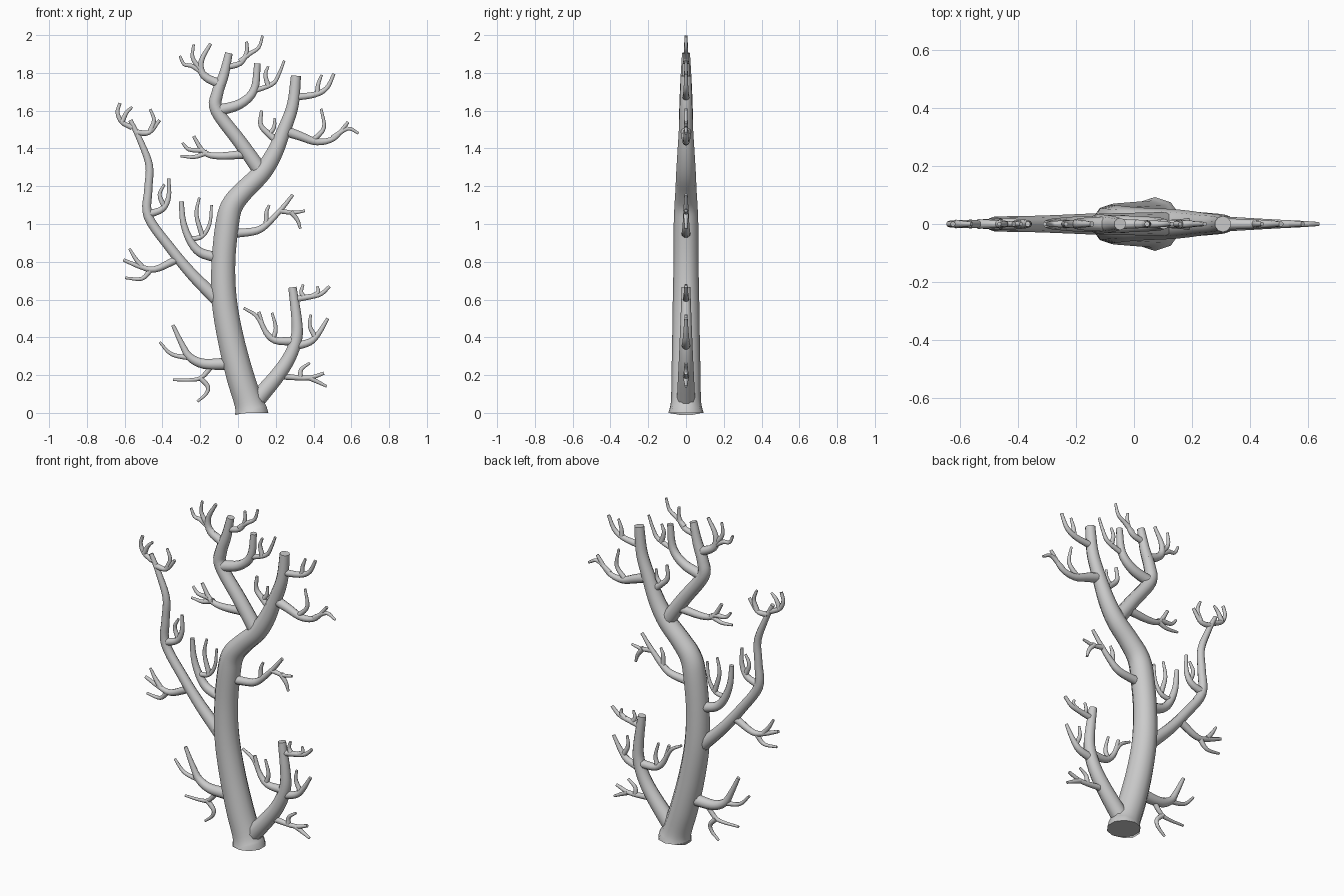
import bpy, bmesh, math
from mathutils import Vector

SIDES = 10


def smooth_path(pts, steps):
    """Catmull-Rom through tuples of (x, z, radius)."""
    p = [Vector(q) for q in pts]
    p = [2 * p[0] - p[1]] + p + [2 * p[-1] - p[-2]]
    out = []
    for i in range(1, len(p) - 2):
        a, b, c, d = p[i - 1:i + 3]
        for s in range(steps):
            t = s / steps
            out.append(0.5 * (2 * b + (c - a) * t + (2 * a - 5 * b + 4 * c - d) * t * t
                              + (3 * b - a - 3 * c + d) * t ** 3))
    return out + [p[-2]]


def tube(bm, pts, steps=4, flat_base=False):
    path = smooth_path(pts, steps)
    rings = []
    for i, (x, z, r) in enumerate(path):
        a, b = path[max(i - 1, 0)], path[min(i + 1, len(path) - 1)]
        t = Vector((b.x - a.x, b.y - a.y)).normalized()
        if flat_base and i == 0:
            t = Vector((0, 1))
        ring = []
        for k in range(SIDES):
            ang = 2 * math.pi * (k + 0.5) / SIDES
            u = r * math.cos(ang)
            ring.append(bm.verts.new((x + u * t.y, r * math.sin(ang), z - u * t.x)))
        rings.append(ring)
    for lo, hi in zip(rings, rings[1:]):
        for k in range(SIDES):
            n = (k + 1) % SIDES
            bm.faces.new((lo[k], lo[n], hi[n], hi[k]))
    bm.faces.new(rings[0][::-1])
    bm.faces.new(rings[-1])


def taper(pts, r0, r1):
    n = len(pts) - 1
    return [(x, z, r0 + (r1 - r0) * i / n) for i, (x, z) in enumerate(pts)]


def finish(bm, name):
    bmesh.ops.recalc_face_normals(bm, faces=bm.faces)
    me = bpy.data.meshes.new(name)
    bm.to_mesh(me)
    bm.free()
    ob = bpy.data.objects.new(name, me)
    bpy.context.collection.objects.link(ob)
    bpy.ops.object.select_all(action='DESELECT')
    ob.select_set(True)
    bpy.context.view_layer.objects.active = ob
    bpy.ops.object.shade_smooth_by_angle(angle=math.radians(50))


def limb(name, pts, flat_base=False):
    bm = bmesh.new()
    tube(bm, pts, 5, flat_base)
    finish(bm, name)


def twig(name, main, *forks, r0=0.025, r1=0.009):
    bm = bmesh.new()
    tube(bm, taper(main, r0, r1))
    for f in forks:
        tube(bm, taper(f, 0.015, 0.007))
    finish(bm, name)


# Trunk and the three large limbs: (x, z, radius)
limb("trunk", [(.072, 0, .093), (.055, .06, .08), (.01, .2, .077), (-.04, .4, .073),
               (-.073, .6, .07), (-.077, .8, .066), (-.057, 1, .065), (-.03, 1.1, .061),
               (.035, 1.18, .056), (.125, 1.27, .052), (.19, 1.37, .046), (.245, 1.5, .038),
               (.29, 1.63, .033), (.307, 1.785, .028)], True)
limb("low_right_limb", [(.1, .07, .048), (.21, .2, .042), (.275, .3, .037), (.31, .4, .033),
                        (.31, .5, .029), (.288, .665, .023)])
limb("left_limb", [(-.11, .6, .038), (-.245, .735, .032), (-.36, .875, .028), (-.475, 1.04, .026),
                   (-.475, 1.18, .023), (-.47, 1.31, .021), (-.515, 1.435, .017), (-.57, 1.55, .012)])
limb("upper_limb", [(.12, 1.28, .042), (.01, 1.435, .039), (-.112, 1.6, .036), (-.11, 1.69, .033),
                    (-.075, 1.79, .028), (-.048, 1.905, .021)])

# Twigs on the trunk
twig("low_left_twig", [(-.06, .26), (-.18, .26), (-.255, .295), (-.295, .36), (-.345, .465)],
     [(-.24, .29), (-.35, .31), (-.415, .375)],
     [(-.13, .26), (-.19, .19), (-.245, .175), (-.345, .175)],
     [(-.2, .185), (-.16, .14), (-.17, .1), (-.215, .06)], r0=.034, r1=.01)
twig("mid_left_twig", [(-.1, .82), (-.2, .85), (-.255, .915), (-.29, 1.01), (-.3, 1.12)],
     [(-.255, .92), (-.19, .935), (-.15, 1), (-.14, 1.1)],
     [(-.19, .94), (-.22, 1.05), (-.205, 1.14)], r0=.03, r1=.013)
twig("mid_right_twig", [(-.02, .95), (.1, .965), (.165, 1.01), (.235, 1.085), (.29, 1.155)],
     [(.15, 1), (.15, 1.06), (.165, 1.1)],
     [(.22, 1.07), (.29, 1.06), (.355, 1.07)],
     [(.28, 1.065), (.315, 1.02), (.33, .975)])
twig("top_right_twig", [(.29, 1.67), (.405, 1.685), (.47, 1.72), (.508, 1.795)],
     [(.42, 1.69), (.425, 1.74), (.443, 1.79)], r0=.02)
twig("high_right_twig", [(.23, 1.5), (.33, 1.465), (.42, 1.435), (.51, 1.455), (.583, 1.54)],
     [(.5, 1.455), (.58, 1.505), (.638, 1.48)],
     [(.4, 1.445), (.455, 1.51), (.44, 1.61)], r0=.03)
twig("high_inner_twig", [(.22, 1.43), (.165, 1.475), (.12, 1.525), (.125, 1.6)],
     [(.16, 1.47), (.19, 1.51), (.195, 1.56)], r0=.022)

# Twigs on the low right limb
twig("low_right_base_twig", [(.2, .2), (.27, .19), (.375, .185), (.455, .21)],
     [(.33, .185), (.335, .23), (.38, .265)], [(.38, .185), (.42, .165), (.47, .14)], r0=.02)
twig("low_right_inner_twig", [(.3, .38), (.195, .385), (.14, .44), (.11, .535)],
     [(.15, .42), (.1, .51), (.03, .555)], [(.185, .39), (.2, .45), (.18, .53)])
twig("low_right_outer_twig", [(.285, .35), (.38, .375), (.43, .425), (.475, .5)],
     [(.41, .4), (.38, .46), (.385, .52)])
twig("low_right_top_twig", [(.29, .6), (.38, .615), (.44, .63), (.485, .67)],
     [(.35, .61), (.335, .64), (.345, .68)], [(.4, .62), (.425, .64), (.42, .67)], r0=.018)

# Twigs on the left limb
twig("left_low_twig", [(-.33, .81), (-.44, .76), (-.52, .775), (-.607, .81)],
     [(-.51, .775), (-.545, .82), (-.575, .87)], [(-.46, .76), (-.51, .71), (-.597, .715)], r0=.022)
twig("left_mid_twig", [(-.48, 1.05), (-.4, 1.08), (-.367, 1.145), (-.367, 1.24)],
     [(-.39, 1.09), (-.415, 1.155), (-.39, 1.21)], r0=.022)
twig("left_top_right_twig", [(-.54, 1.485), (-.47, 1.485), (-.415, 1.55)],
     [(-.465, 1.49), (-.445, 1.55), (-.465, 1.608)], r0=.017)
twig("left_top_twig", [(-.56, 1.51), (-.615, 1.54), (-.638, 1.59), (-.625, 1.64)],
     [(-.615, 1.54), (-.59, 1.59), (-.56, 1.62)], r0=.015)

# Twigs on the upper limb
twig("upper_left_twig", [(.04, 1.37), (-.1, 1.36), (-.18, 1.38), (-.235, 1.465)],
     [(-.16, 1.38), (-.23, 1.355), (-.305, 1.36)], [(-.19, 1.39), (-.26, 1.395), (-.295, 1.43)])
twig("upper_right_twig", [(-.11, 1.6), (.01, 1.635), (.085, 1.71), (.103, 1.85)],
     [(.07, 1.7), (.18, 1.74), (.215, 1.79), (.245, 1.865)],
     [(.16, 1.73), (.145, 1.79), (.16, 1.835)], r0=.032, r1=.018)
twig("crown_left_twig", [(-.08, 1.735), (-.18, 1.785), (-.195, 1.86), (-.145, 1.955)],
     [(-.16, 1.78), (-.24, 1.835), (-.285, 1.845), (-.308, 1.89)],
     [(-.2, 1.82), (-.24, 1.88), (-.235, 1.95)], r0=.027)
twig("crown_right_twig", [(-.07, 1.83), (.01, 1.85), (.045, 1.905), (.045, 1.965)],
     [(.01, 1.86), (.06, 1.9), (.11, 1.935), (.13, 1.997)], r0=.018)
